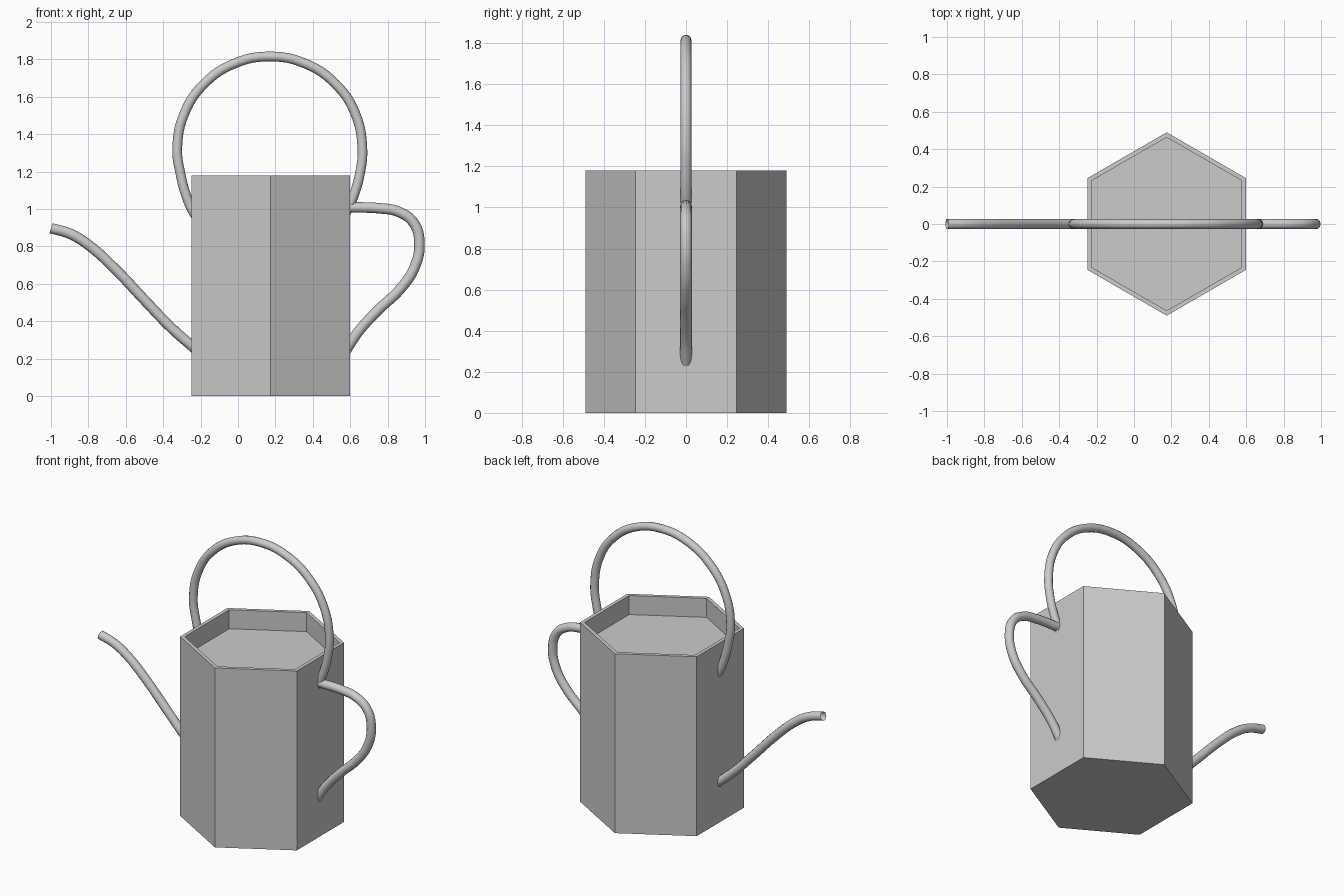
import bpy, bmesh
from math import sin, cos, pi, radians

if "Cube" in bpy.data.objects:
    bpy.data.objects.remove(bpy.data.objects["Cube"])

CX, R, H = 0.175, 0.49, 1.18


def tube(name, points, radius):
    """Smooth round tube through (x, z) points in the y = 0 plane."""
    cu = bpy.data.curves.new(name, 'CURVE')
    cu.dimensions = '3D'
    cu.bevel_depth = radius
    cu.bevel_resolution = 4
    cu.resolution_u = 6
    sp = cu.splines.new('BEZIER')
    sp.bezier_points.add(len(points) - 1)
    for bp, (x, z) in zip(sp.bezier_points, points):
        bp.co = (x, 0, z)
        bp.handle_left_type = bp.handle_right_type = 'AUTO'
    ob = bpy.data.objects.new(name, cu)
    bpy.context.collection.objects.link(ob)
    bpy.ops.object.select_all(action='DESELECT')
    ob.select_set(True)
    bpy.context.view_layer.objects.active = ob
    bpy.ops.object.convert(target='MESH')
    bpy.ops.object.shade_smooth_by_angle(angle=radians(40))


# Hexagonal can body with a recessed top
bm = bmesh.new()
ring = [bm.verts.new((CX + R * sin(i * pi / 3), R * cos(i * pi / 3), 0)) for i in range(6)]
base = bm.faces.new(ring)
ext = bmesh.ops.extrude_face_region(bm, geom=[base], use_keep_orig=True)['geom']
bmesh.ops.translate(bm, vec=(0, 0, H), verts=[g for g in ext if isinstance(g, bmesh.types.BMVert)])
top = next(g for g in ext if isinstance(g, bmesh.types.BMFace))
bmesh.ops.recalc_face_normals(bm, faces=bm.faces)
bmesh.ops.inset_region(bm, faces=[top], thickness=0.027)
floor = bmesh.ops.extrude_face_region(bm, geom=[top])['geom']
bmesh.ops.translate(bm, vec=(0, 0, -0.125), verts=[g for g in floor if isinstance(g, bmesh.types.BMVert)])
if top.is_valid:
    bmesh.ops.delete(bm, geom=[top], context='FACES_ONLY')
bmesh.ops.recalc_face_normals(bm, faces=bm.faces)
me = bpy.data.meshes.new("can_body")
bm.to_mesh(me)
bm.free()
bpy.context.collection.objects.link(bpy.data.objects.new("can_body", me))

# Carrying arch over the top: a half circle with ends curling into the walls
arc = [(0.17 - 0.495 * cos(i * pi / 8), 1.32 + 0.495 * sin(i * pi / 8)) for i in range(9)]
tube("top_handle",
     [(-0.225, 0.96), (-0.25, 1.005), (-0.28, 1.08), (-0.306, 1.18)] + arc +
     [(0.652, 1.19), (0.622, 1.08), (0.597, 1.02), (0.575, 0.975)], 0.026)

# Side handle
tube("side_handle",
     [(0.57, 1.008), (0.62, 1.008), (0.75, 1.004), (0.86, 0.984), (0.94, 0.925),
      (0.97, 0.82), (0.945, 0.69), (0.87, 0.575), (0.75, 0.46), (0.65, 0.352),
      (0.60, 0.28), (0.575, 0.24)], 0.028)

# Open-ended spout
tube("spout",
     [(-1.0, 0.897), (-0.9, 0.868), (-0.8, 0.808), (-0.65, 0.672),
      (-0.5, 0.513), (-0.35, 0.358), (-0.22, 0.245)], 0.028)
